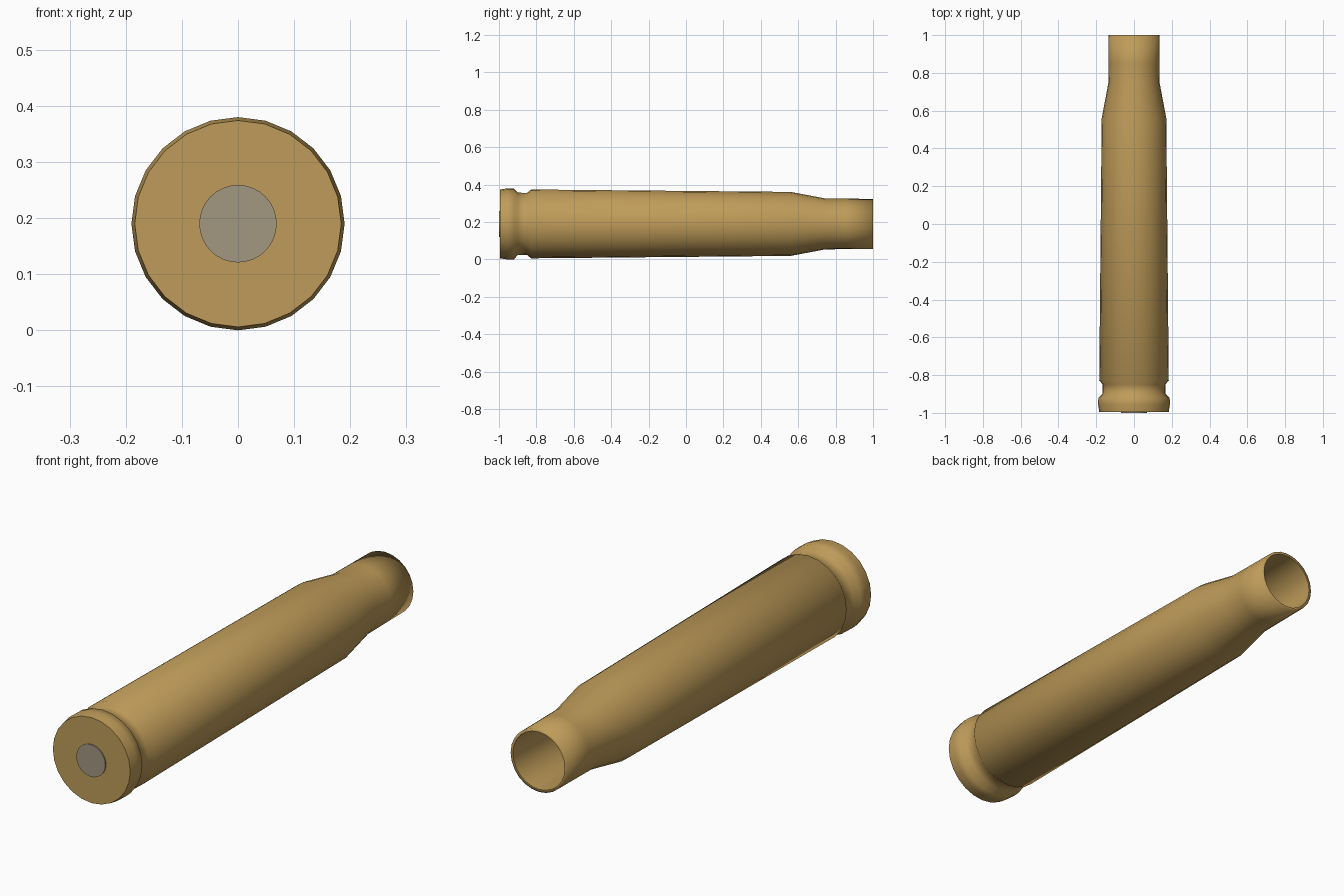
import bpy, bmesh, math

if "Cube" in bpy.data.objects:
    bpy.data.objects.remove(bpy.data.objects["Cube"])

CZ = 0.19


def material(name, rgb):
    m = bpy.data.materials.new(name)
    m.diffuse_color = (*rgb, 1)
    m.use_nodes = True
    m.node_tree.nodes["Principled BSDF"].inputs["Base Color"].default_value = m.diffuse_color
    return m


def lathe(name, profile, sides, mat, sharp=()):
    """Revolve (y, radius) points round the long axis; rings in sharp stay crisp."""
    bm = bmesh.new()
    rings = []
    for y, r in profile:
        angles = [2 * math.pi * i / sides for i in range(sides)]
        rings.append([bm.verts.new((r * math.sin(a), y, CZ + r * math.cos(a))) for a in angles])
    for a, b in zip(rings, rings[1:]):
        for i in range(sides):
            j = (i + 1) % sides
            bm.faces.new((a[i], a[j], b[j], b[i]))
    bm.faces.new(rings[0])
    bm.faces.new(rings[-1])
    bmesh.ops.recalc_face_normals(bm, faces=bm.faces)
    for f in bm.faces:
        f.smooth = True
    for k in sharp:
        for i in range(sides):
            bm.edges.get((rings[k][i], rings[k][(i + 1) % sides])).smooth = False
    me = bpy.data.meshes.new(name)
    bm.to_mesh(me)
    bm.free()
    me.materials.append(mat)
    ob = bpy.data.objects.new(name, me)
    bpy.context.collection.objects.link(ob)
    return ob


brass = material("brass", (0.52, 0.33, 0.10))
steel = material("steel", (0.36, 0.31, 0.22))

# Case: rim, extractor groove, tapered body, shoulder, neck, then hollow inside
case_profile = [
    (-0.995, 0.184), (-0.955, 0.19), (-0.92, 0.189), (-0.90, 0.167),
    (-0.85, 0.166), (-0.828, 0.184), (0.56, 0.171), (0.745, 0.136),
    (0.85, 0.135), (1.0, 0.134),
    (1.0, 0.123), (0.745, 0.125), (0.56, 0.16), (-0.80, 0.168),
]
lathe("case", case_profile, 24, brass, sharp=(0, 10, len(case_profile) - 1))

# Primer: small disc standing just proud of the base
lathe("primer", [(-1.0, 0.069), (-0.98, 0.069)], 32, steel, sharp=(0, 1))
